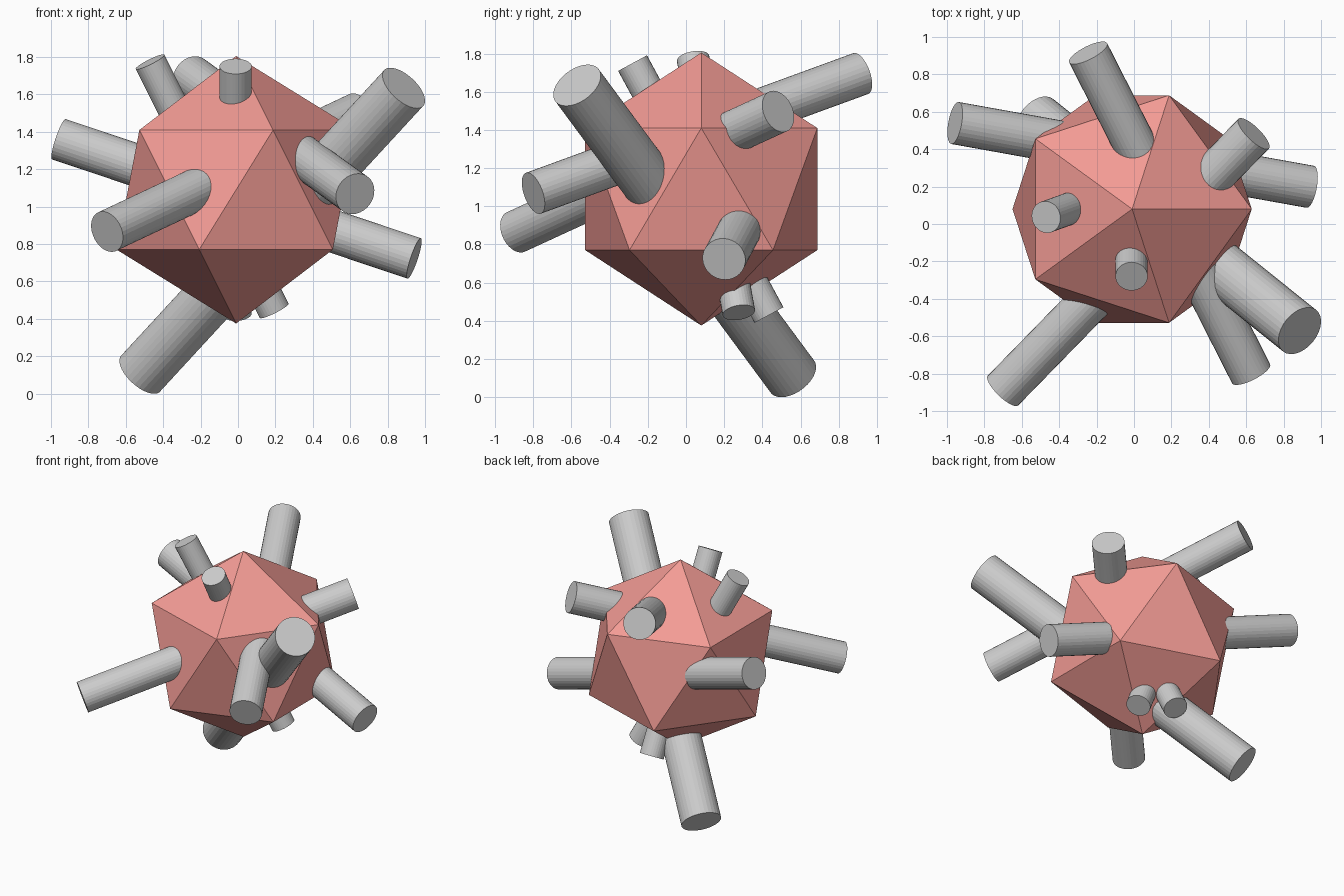
import bpy
from mathutils import Vector

if "Cube" in bpy.data.objects:
    bpy.data.objects.remove(bpy.data.objects["Cube"])

# Faceted core: a plain icosahedron
bpy.ops.mesh.primitive_ico_sphere_add(subdivisions=1, radius=0.715, location=(-0.01, 0.08, 1.09))
core = bpy.context.object
core.name = "icosahedron_core"
mat = bpy.data.materials.new("salmon")
mat.diffuse_color = (0.9, 0.33, 0.3, 1)
mat.use_nodes = True
mat.node_tree.nodes["Principled BSDF"].inputs["Base Color"].default_value = mat.diffuse_color
core.data.materials.append(mat)


def rod(name, a, b, radius):
    """Flat-shaded cylinder running between the end points a and b."""
    a, b = Vector(a), Vector(b)
    bpy.ops.mesh.primitive_cylinder_add(vertices=32, radius=radius, depth=(b - a).length,
                                        location=(a + b) / 2)
    ob = bpy.context.object
    ob.name = name
    ob.rotation_mode = 'QUATERNION'
    ob.rotation_quaternion = (b - a).to_track_quat('Z', 'Y')


# Rods pierce the core and stick out on both sides
rod("thick_rod", (-0.52, 0.557, 0.108), (0.886, -0.571, 1.634), 0.142)
rod("medium_rod_1", (-0.245, 0.915, 1.695), (0.626, -0.80, 1.068), 0.114)
rod("medium_rod_2", (-0.70, -0.89, 0.866), (0.64, 0.483, 1.497), 0.114)
rod("medium_rod_3", (-0.957, 0.54, 1.36), (0.942, 0.199, 0.723), 0.114)
rod("thin_rod_1", (-0.013, -0.28, 1.75), (-0.013, 0.435, 0.43), 0.086)
rod("thin_rod_2", (-0.47, 0.037, 1.774), (0.193, 0.277, 0.443), 0.086)
